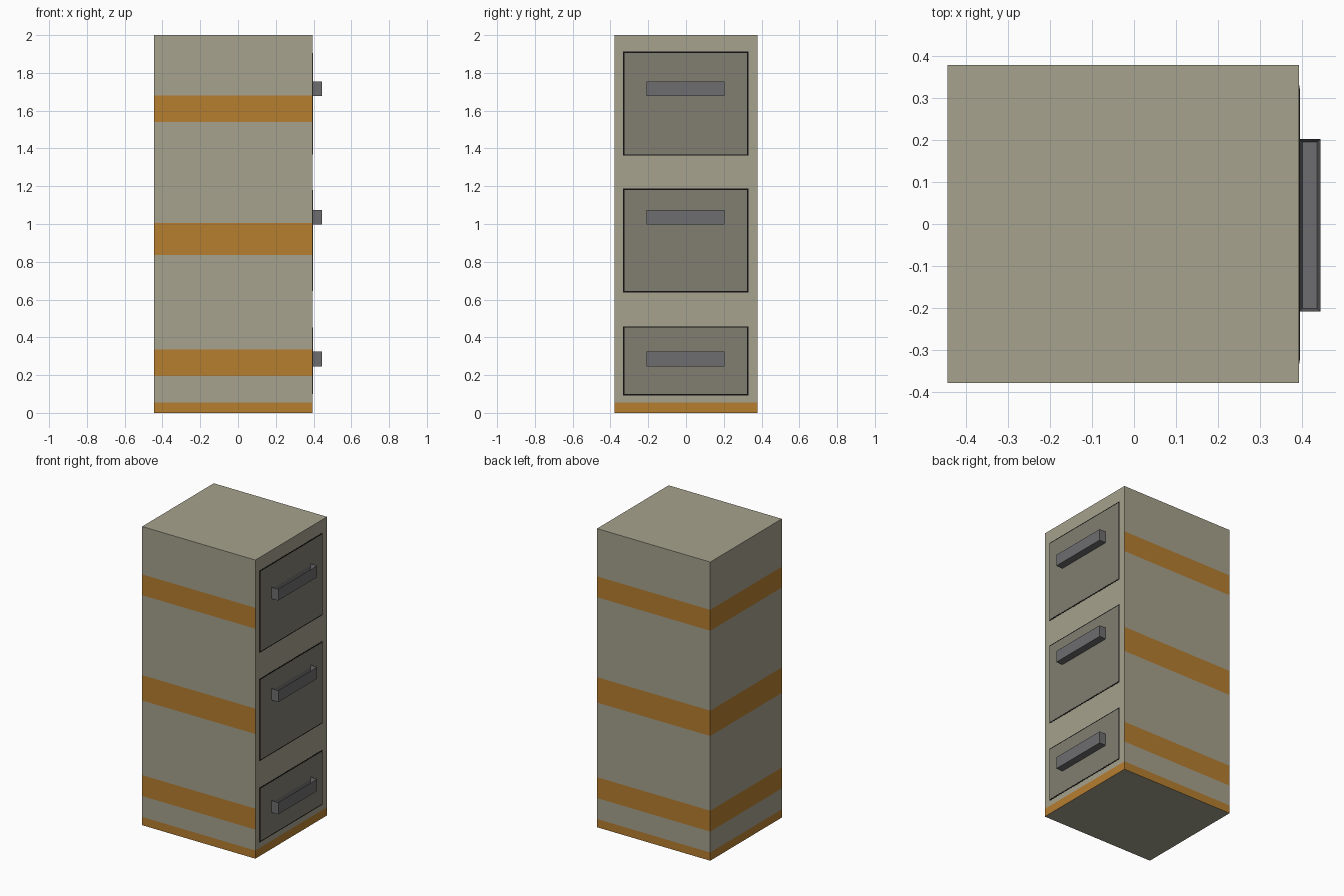
import bpy, bmesh

if "Cube" in bpy.data.objects:
    bpy.data.objects.remove(bpy.data.objects["Cube"])

BACK, FRONT, HALF_W, TOP = -0.445, 0.394, 0.379, 2.0


def material(name, rgb):
    m = bpy.data.materials.new(name)
    m.diffuse_color = (*rgb, 1)
    m.use_nodes = True
    m.node_tree.nodes["Principled BSDF"].inputs["Base Color"].default_value = m.diffuse_color
    return m


BEIGE = material("beige_paint", (0.38, 0.36, 0.27))
ORANGE = material("orange_paint", (0.47, 0.21, 0.03))
DARK = material("drawer_paint", (0.22, 0.21, 0.165))
BLACK = material("black_gap", (0.005, 0.005, 0.005))
METAL = material("handle_metal", (0.155, 0.155, 0.16))


def finish(name, bm, *mats):
    bmesh.ops.recalc_face_normals(bm, faces=bm.faces[:])
    me = bpy.data.meshes.new(name)
    bm.to_mesh(me)
    bm.free()
    for m in mats:
        me.materials.append(m)
    ob = bpy.data.objects.new(name, me)
    bpy.context.collection.objects.link(ob)
    return ob


def box_bm(x0, x1, y0, y1, z0, z1):
    bm = bmesh.new()
    bmesh.ops.create_cube(bm, size=1)
    for v in bm.verts:
        v.co = (x0 + (v.co.x + .5) * (x1 - x0),
                y0 + (v.co.y + .5) * (y1 - y0),
                z0 + (v.co.z + .5) * (z1 - z0))
    return bm


# Cabinet body, cut at the edges of the painted stripes
bm = box_bm(BACK, FRONT, -HALF_W, HALF_W, 0, TOP)
stripes = [(0, 0.055), (0.195, 0.335), (0.835, 1.005), (1.54, 1.68)]
for z in [z for s in stripes for z in s if z > 0]:
    bmesh.ops.bisect_plane(bm, geom=bm.verts[:] + bm.edges[:] + bm.faces[:],
                           plane_co=(0, 0, z), plane_no=(0, 0, 1))
bm.normal_update()
for f in bm.faces:
    z = f.calc_center_median().z
    striped = any(a < z < b for a, b in stripes) and abs(f.normal.z) < 0.5
    # the drawer side only carries the base stripe
    if striped and (f.normal.x < 0.5 or z < 0.06):
        f.material_index = 1
finish("cabinet_body", bm, BEIGE, ORANGE)

# Drawers: black seam, front panel and hollow-topped handle
drawers = [("lower", 0.092, 0.458, 0.245, 0.325),
           ("middle", 0.637, 1.187, 0.997, 1.075),
           ("upper", 1.362, 1.912, 1.677, 1.754)]
for name, z0, z1, h0, h1 in drawers:
    e = 0.007
    finish(name + "_drawer_seam",
           box_bm(FRONT - .01, FRONT + .001, -.333, .331, z0, z1), BLACK)
    finish(name + "_drawer_front",
           box_bm(FRONT - .01, FRONT + .002, -.333 + e, .331 - e, z0 + e, z1 - e), DARK)
    bm = box_bm(FRONT, 0.445, -.209, .203, h0, h1)
    bm.normal_update()
    top = [f for f in bm.faces if f.normal.z > 0.5]
    bmesh.ops.inset_individual(bm, faces=top, thickness=0.011)
    bmesh.ops.translate(bm, verts=top[0].verts[:], vec=(0, 0, -0.05))
    finish(name + "_handle", bm, METAL)
